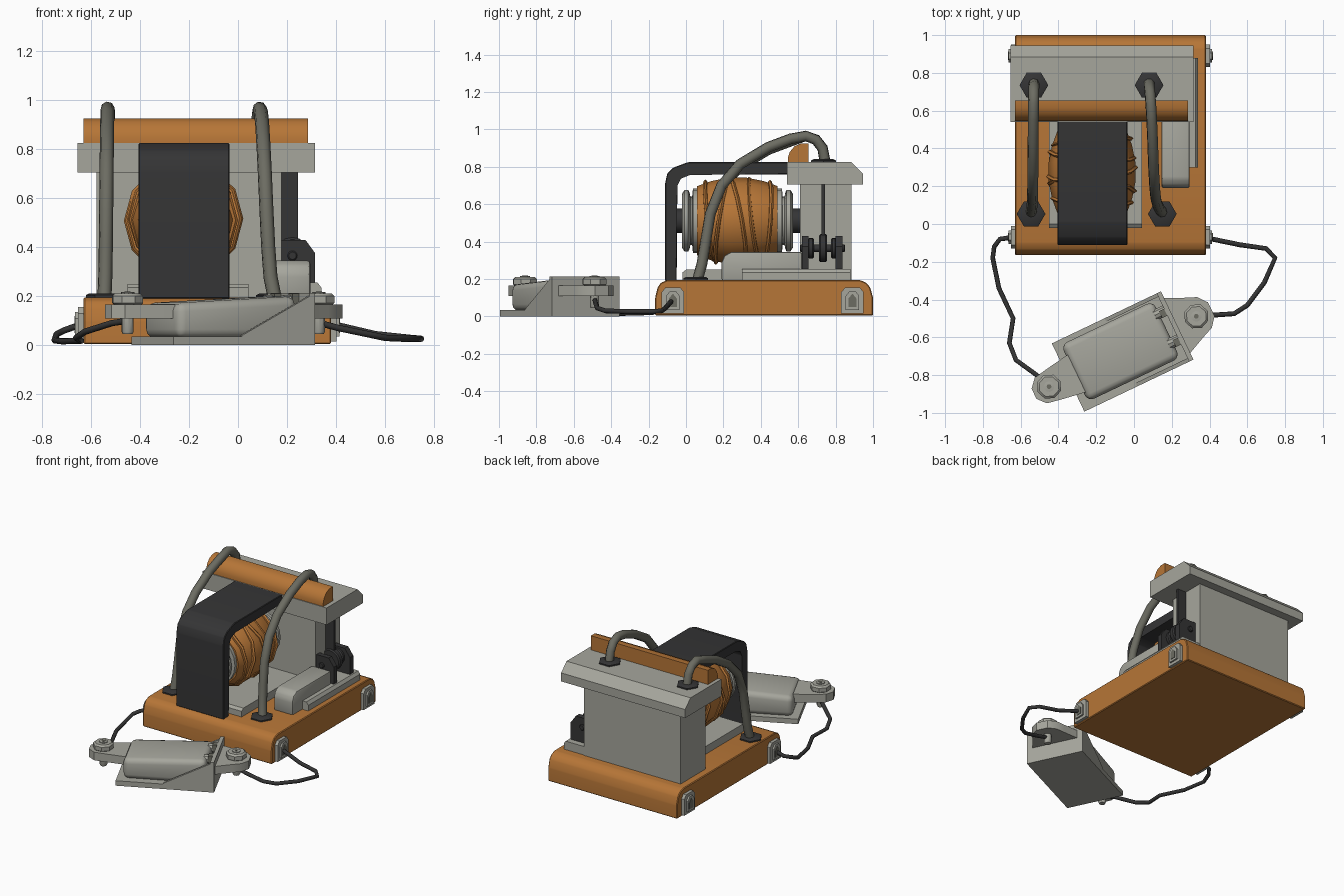
import bpy, bmesh, math
from mathutils import Matrix, Vector

if "Cube" in bpy.data.objects:
    bpy.data.objects.remove(bpy.data.objects["Cube"])


def material(name, rgb):
    m = bpy.data.materials.new(name)
    m.diffuse_color = (*rgb, 1)
    m.use_nodes = True
    m.node_tree.nodes["Principled BSDF"].inputs["Base Color"].default_value = m.diffuse_color
    return m


ORANGE = material("orange", (0.47, 0.18, 0.038))
GREY = material("light grey", (0.38, 0.38, 0.335))
DARK = material("charcoal", (0.035, 0.035, 0.036))
CABLE = material("cable grey", (0.15, 0.15, 0.122))
BLACK = material("wire black", (0.035, 0.035, 0.035))
ID = Matrix.Identity(4)


def finish(name, bm, mat, mx=ID, bevel=0.0, segs=2, smooth=35):
    if bevel:
        bmesh.ops.bevel(bm, geom=bm.edges[:], offset=bevel, segments=segs,
                        profile=0.5, affect='EDGES')
    bm.transform(mx)
    bmesh.ops.recalc_face_normals(bm, faces=bm.faces)
    me = bpy.data.meshes.new(name)
    bm.to_mesh(me)
    bm.free()
    me.materials.append(mat)
    me.polygons.foreach_set("use_smooth", [True] * len(me.polygons))
    me.set_sharp_from_angle(angle=math.radians(smooth))
    ob = bpy.data.objects.new(name, me)
    bpy.context.collection.objects.link(ob)
    return ob


def prism(name, pts, axis, a, b, mat, **kw):
    """Extrude a 2D outline along an axis (x: (y,z), y: (x,z), z: (x,y))."""
    put = {'x': lambda p, t: (t, p[0], p[1]), 'y': lambda p, t: (p[0], t, p[1]),
           'z': lambda p, t: (p[0], p[1], t)}[axis]
    bm = bmesh.new()
    lo = [bm.verts.new(put(p, a)) for p in pts]
    hi = [bm.verts.new(put(p, b)) for p in pts]
    bm.faces.new(lo)
    bm.faces.new(hi)
    n = len(pts)
    for i in range(n):
        bm.faces.new((lo[i], lo[(i + 1) % n], hi[(i + 1) % n], hi[i]))
    return finish(name, bm, mat, **kw)


def box(name, x, y, z, mat, **kw):
    return prism(name, [(x[0], y[0]), (x[1], y[0]), (x[1], y[1]), (x[0], y[1])],
                 'z', z[0], z[1], mat, **kw)


def lathe(name, prof, n, mat, mx=ID, **kw):
    """Spin (height, radius) points around local z and cap both ends."""
    bm = bmesh.new()
    rings = [[bm.verts.new((r * math.cos(math.tau * i / n), r * math.sin(math.tau * i / n), h))
              for i in range(n)] for h, r in prof]
    for p, q in zip(rings, rings[1:]):
        for i in range(n):
            bm.faces.new((p[i], p[(i + 1) % n], q[(i + 1) % n], q[i]))
    bm.faces.new(rings[0])
    bm.faces.new(rings[-1])
    return finish(name, bm, mat, mx, **kw)


def tube(name, pts, r, mat):
    cu = bpy.data.curves.new(name + "_path", 'CURVE')
    cu.dimensions = '3D'
    cu.bevel_depth, cu.bevel_resolution, cu.use_fill_caps = r, 2, True
    sp = cu.splines.new('POLY')
    sp.points.add(len(pts) - 1)
    for p, c in zip(sp.points, pts):
        p.co = (*c, 1)
    tmp = bpy.data.objects.new(name + "_path", cu)
    bpy.context.collection.objects.link(tmp)
    bpy.context.view_layer.update()
    me = bpy.data.meshes.new_from_object(tmp.evaluated_get(bpy.context.evaluated_depsgraph_get()))
    bpy.data.objects.remove(tmp)
    me.materials.clear()
    me.materials.append(mat)
    me.polygons.foreach_set("use_smooth", [True] * len(me.polygons))
    bpy.context.collection.objects.link(bpy.data.objects.new(name, me))


def at(x, y, z):
    return Matrix.Translation((x, y, z))


ALONG_Y = Matrix.Rotation(-math.pi / 2, 4, 'X')
ALONG_X = Matrix.Rotation(math.pi / 2, 4, 'Y')

# Base slab with rounded front and back top edges
prism("base", [(-0.165, 0.005), (-0.165, 0.1), (-0.152, 0.155), (-0.135, 0.18), (-0.1, 0.195),
               (0.93, 0.195), (0.965, 0.18), (0.985, 0.155), (1, 0.1), (1, 0.005)],
      'x', -0.63, 0.38, ORANGE, bevel=0.005, segs=1)

# Corner sockets on both sides of the base
for side, sx in (("left", -1), ("right", 1)):
    x0 = -0.63 if sx < 0 else 0.38
    for end, cy in (("front", -0.07), ("back", 0.89)):
        for part, w, top, d, mat in (("plate", 0.06, 0.155, 0.022, GREY), ("rim", 0.036, 0.135, 0.034, GREY),
                                     ("hole", 0.022, 0.12, 0.037, CABLE)):
            lo = 0.015 + (0.155 - top)
            o = [(cy - w, lo), (cy + w, lo), (cy + w, top - 0.025), (cy + w - 0.02, top),
                 (cy - w + 0.02, top), (cy - w, top - 0.025)]
            prism(f"{end}_{side}_socket_{part}", o, 'x', x0 - sx * 0.01, x0 + sx * d, mat)

# Rear housing, cap and wooden bar
box("rear_housing", (-0.578, 0.178), (0.61, 0.885), (0.19, 0.72), GREY)
prism("cap", [(0.54, 0.705), (0.945, 0.705), (0.945, 0.765), (0.885, 0.825), (0.54, 0.825)],
      'x', -0.655, 0.315, GREY)
prism("top_bar", [(0.545, 0.82), (0.655, 0.82), (0.655, 0.925), (0.615, 0.925), (0.58, 0.91),
                  (0.555, 0.88), (0.545, 0.85)], 'x', -0.63, 0.285, ORANGE)

# Bent iron band over the coil
prism("iron_band", [(-0.112, 0.19), (-0.112, 0.71), (-0.1, 0.765), (-0.07, 0.795), (0.01, 0.825),
                    (0.55, 0.825), (0.55, 0.76), (0.02, 0.76), (-0.03, 0.74), (-0.05, 0.7),
                    (-0.05, 0.19)], 'x', -0.405, -0.035, DARK, bevel=0.004, segs=1)

# Coil: barrel, windings, end discs and axle
coil = at(-0.222, 0.275, 0.512) @ ALONG_Y
lathe("coil_barrel", [(-0.215, 0.185), (-0.14, 0.212), (-0.05, 0.23), (0.05, 0.23), (0.14, 0.212),
                      (0.215, 0.185)], 12, ORANGE, coil)
for i, (h, r, ax, ay) in enumerate(((-0.15, 0.213, 6, 3), (-0.08, 0.23, -9, 5), (0.0, 0.236, 10, -6),
                                    (0.09, 0.228, 7, 4), (0.16, 0.21, -4, -5))):
    tilt = Matrix.Rotation(math.radians(ax), 4, 'X') @ Matrix.Rotation(math.radians(ay), 4, 'Y')
    lathe(f"winding_{i + 1}", [(-0.012, r - 0.02), (-0.01, r), (0, r + 0.009), (0.01, r), (0.012, r - 0.02)],
          12, ORANGE, coil @ at(0, 0, h) @ tilt)
for side, s in (("front", -1), ("back", 1)):
    prof = [(0.2, 0.15), (0.213, 0.172), (0.238, 0.172), (0.242, 0.13), (0.252, 0.13),
            (0.256, 0.15), (0.263, 0.165), (0.283, 0.165), (0.296, 0.145)]
    lathe(side + "_coil_disc", [(s * h, r) for h, r in prof], 20, GREY, coil)
lathe("axle", [(-0.33, 0.065), (0.345, 0.065)], 16, DARK, coil)
prism("coil_plate", [(-0.02, 0.19), (-0.02, 0.235), (0.0, 0.25), (0.62, 0.25), (0.62, 0.19)],
      'x', -0.45, 0.042, GREY)

# Terminal block on the right and its flange
prism("terminal_block", [(0.19, 0.19), (0.19, 0.29), (0.205, 0.325), (0.24, 0.345), (0.62, 0.345), (0.62, 0.19)],
      'x', 0.145, 0.295, GREY, bevel=0.012)
prism("terminal_flange", [(0.145, 0.19), (0.34, 0.19), (0.34, 0.235), (0.325, 0.255), (0.145, 0.255)],
      'y', 0.3, 0.88, GREY)

# Pulley: two brackets, discs and a flat lever
arch = [(0.13, 0.25), (0.315, 0.25), (0.315, 0.375), (0.275, 0.43), (0.18, 0.43), (0.13, 0.38)]
prism("front_pulley_bracket", arch, 'y', 0.62, 0.655, DARK)
prism("back_pulley_bracket", arch, 'y', 0.80, 0.838, DARK)
for nm, y0, y1, r in (("front_pulley", 0.65, 0.685, 0.055), ("middle_pulley", 0.712, 0.755, 0.075),
                      ("back_pulley", 0.775, 0.805, 0.055), ("pulley_shaft", 0.61, 0.85, 0.02)):
    e = min(0.008, r / 4)
    lathe(nm, [(y0, r - e), (y0 + e, r), (y1 - e, r), (y1, r - e)], 16, DARK, at(0.222, 0, 0.365) @ ALONG_Y)
box("lever", (0.178, 0.245), (0.724, 0.742), (0.38, 0.71), DARK)

# Thick arched cables and their hex nuts
side_path = [(0.06, 0.19), (0.085, 0.28), (0.105, 0.4), (0.13, 0.55), (0.19, 0.7), (0.29, 0.815),
             (0.44, 0.905), (0.56, 0.95), (0.64, 0.965), (0.695, 0.945), (0.73, 0.9), (0.745, 0.82)]
for nm, x0, x1, low in (("left", -0.545, -0.53, 0.012), ("right", 0.15, 0.08, 0)):
    pts = []
    for i, (y, z) in enumerate(side_path):
        t = min(1, i / 10) ** 0.6
        pts.append((x0 + (x1 - x0) * t, y, z - (low if 4 < i < 8 else 0)))
    tube(nm + "_cable", pts, 0.029, CABLE)
    for end, x, y, z in (("front", x0, 0.053, 0.19), ("back", x1, 0.735, 0.82)):
        lathe(f"{nm}_{end}_nut", [(0, 0.076), (0.014, 0.076), (0.022, 0.06)], 6, DARK, at(x, y, z))

# Key unit in front, turned about z
key = at(-0.06, -0.675, 0) @ Matrix.Rotation(math.radians(25.5), 4, 'Z')
box("key_plate", (-0.32, 0.32), (-0.2, 0.2), (0, 0.035), GREY, mx=key)
cheek = [(-0.01, 0.02), (0.32, 0.02), (0.32, 0.213), (-0.01, 0.04)]
prism("key_front_cheek", cheek, 'y', -0.2, -0.18, GREY, mx=key)
prism("key_back_cheek", cheek, 'y', 0.18, 0.2, GREY, mx=key)
box("key_end_wall", (0.295, 0.32), (-0.2, 0.2), (0.02, 0.213), GREY, mx=key)
prism("key_pad", [(-0.28, 0.03), (0.26, 0.03), (0.26, 0.2), (-0.28, 0.172)],
      'y', -0.16, 0.172, GREY, mx=key, bevel=0.035, segs=3, smooth=40)
for i, v in enumerate((-0.07, 0.1)):
    lathe(f"key_screw_{i + 1}", [(0.235, 0.03), (0.3, 0.03)], 10, GREY, key @ at(0, v, 0.175) @ ALONG_X)
    box(f"key_clip_{i + 1}", (0.265, 0.31), (v - 0.03, v + 0.01), (0.16, 0.21), CABLE, mx=key)

# Terminal lugs at both ends of the key unit
lugs = {"left": (-1, [(0.27, 0.11), (0.40, 0.09), (0.48, 0.075), (0.52, 0.03)]),
        "right": (1, [(0.3, 0.17), (0.42, 0.115), (0.48, 0.09), (0.52, 0.04)])}
for nm, (s, half) in lugs.items():
    outline = [(s * u, v) for u, v in half] + [(s * u, -v) for u, v in reversed(half)]
    prism(nm + "_lug", outline, 'z', 0.11, 0.167, GREY, mx=key)
    post = key @ at(s * 0.432, 0, 0)
    lathe(nm + "_lug_knob", [(0.16, 0.052), (0.172, 0.067), (0.2, 0.067), (0.211, 0.055)], 8, GREY, post)
    lathe(nm + "_lug_screw", [(0.2, 0.028), (0.216, 0.028), (0.218, 0.014)], 10, GREY, post)
    lathe(nm + "_lug_slot", [(0.21, 0.013), (0.2195, 0.013)], 8, CABLE, post)
    lathe(nm + "_lug_pin", [(0.045, 0.02), (0.055, 0.025), (0.12, 0.025)], 10, GREY, post)

# Thin wires from the base sockets to the lugs
tube("left_wire", [(-0.64, -0.07, 0.085), (-0.71, -0.08, 0.06), (-0.74, -0.12, 0.045), (-0.748, -0.18, 0.02),
                   (-0.715, -0.34, 0.016), (-0.64, -0.5, 0.018), (-0.66, -0.63, 0.03), (-0.625, -0.72, 0.055),
                   (-0.515, -0.8, 0.09), (-0.45, -0.855, 0.1)], 0.013, BLACK)
tube("right_wire", [(0.39, -0.075, 0.085), (0.56, -0.11, 0.045), (0.7, -0.13, 0.03), (0.747, -0.18, 0.026),
                    (0.69, -0.31, 0.026), (0.6, -0.43, 0.03), (0.53, -0.475, 0.045), (0.41, -0.483, 0.07),
                    (0.335, -0.487, 0.09)], 0.013, BLACK)
